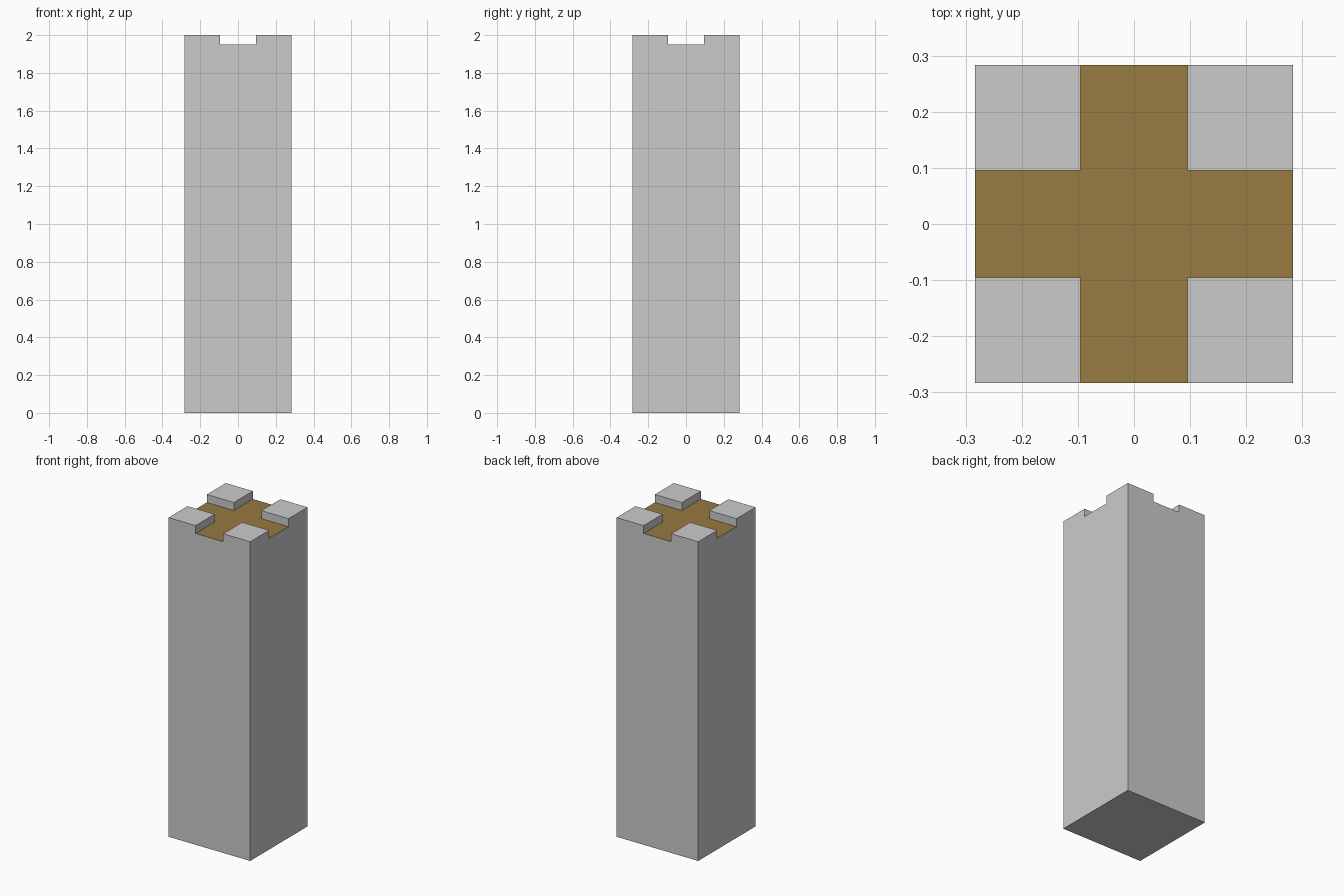
import bpy, bmesh

if "Cube" in bpy.data.objects:
    bpy.data.objects.remove(bpy.data.objects["Cube"])

HALF, SLOT = 0.283, 0.0955     # half width of the pillar and of the channels
FLOOR, TOP = 1.95, 2.0         # channel floor and pillar top
CUTS = (-HALF, -SLOT, SLOT, HALF)


def grid_faces(bm, z, keep):
    """Add the cells of a 3x3 grid at height z for which keep(i, j) is true."""
    verts = {}

    def vert(i, j):
        if (i, j) not in verts:
            verts[i, j] = bm.verts.new((CUTS[i], CUTS[j], z))
        return verts[i, j]

    return [bm.faces.new([vert(i, j), vert(i + 1, j), vert(i + 1, j + 1), vert(i, j + 1)])
            for i in range(3) for j in range(3) if keep(i, j)]


def add_object(bm, name):
    bmesh.ops.remove_doubles(bm, verts=bm.verts, dist=1e-5)
    mesh = bpy.data.meshes.new(name)
    bm.to_mesh(mesh)
    bm.free()
    obj = bpy.data.objects.new(name, mesh)
    bpy.context.collection.objects.link(obj)
    return obj


def is_cross(i, j):
    return i == 1 or j == 1


# Pillar: square shaft with four raised corner blocks, open under the cross floor
bm = bmesh.new()
bmesh.ops.create_cube(bm, size=1)
for v in bm.verts:
    v.co = (v.co.x * 2 * HALF, v.co.y * 2 * HALF, (v.co.z + 0.5) * FLOOR)
bm.normal_update()
bmesh.ops.delete(bm, geom=[f for f in bm.faces if f.normal.z > 0.5], context='FACES_ONLY')
for face in grid_faces(bm, FLOOR, lambda i, j: not is_cross(i, j)):
    raised = bmesh.ops.extrude_discrete_faces(bm, faces=[face])["faces"][0]
    base = [bm.verts.new(v.co) for v in raised.verts]
    top = list(raised.verts)
    for v in top:
        v.co.z = TOP
    for k in range(4):
        n = (k + 1) % 4
        bm.faces.new([base[k], base[n], top[n], top[k]])
add_object(bm, "pillar")

# Brown cross-shaped channel floor
bm = bmesh.new()
grid_faces(bm, FLOOR, is_cross)
channel_floor = add_object(bm, "channel_floor")
brown = bpy.data.materials.new("brown")
brown.diffuse_color = (0.31, 0.197, 0.052, 1)
brown.use_nodes = True
brown.node_tree.nodes["Principled BSDF"].inputs["Base Color"].default_value = brown.diffuse_color
channel_floor.data.materials.append(brown)
